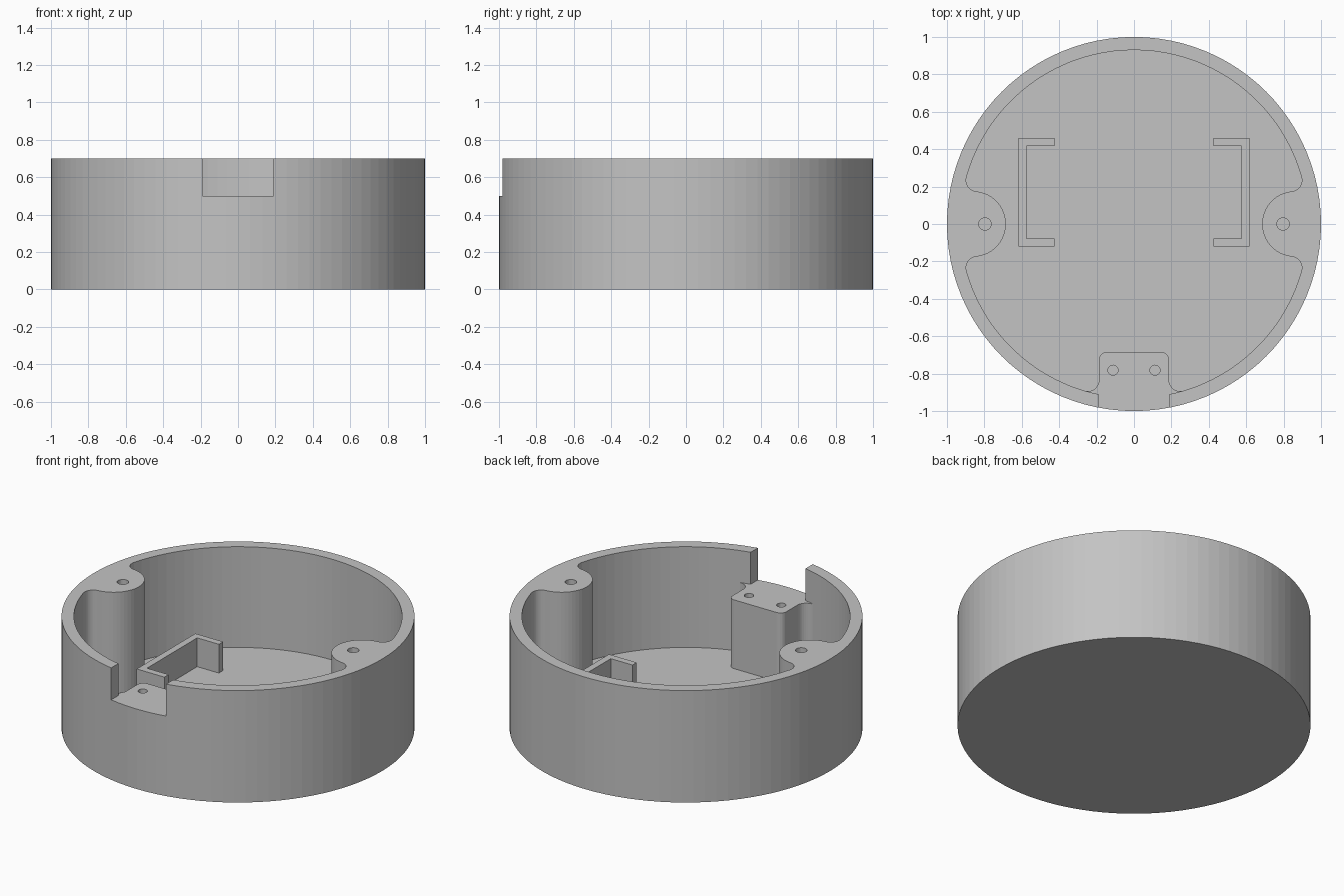
import bpy, bmesh
from math import cos, sin, atan2, sqrt, pi, hypot

cube = bpy.data.objects.get("Cube")
if cube:
    bpy.data.objects.remove(cube, do_unlink=True)

HEIGHT, FLOOR, SHELF = 0.7, 0.07, 0.5
WALL, FILLET = 0.93, 0.06

grey = bpy.data.materials.new("plain grey")
grey.use_nodes = True
colour = (0.55, 0.55, 0.55, 1)
grey.diffuse_color = colour
grey.node_tree.nodes["Principled BSDF"].inputs["Base Color"].default_value = colour


def arc(cx, cy, r, start, end, n):
    steps = [start + (end - start) * i / n for i in range(n + 1)]
    return [(cx + r * cos(a), cy + r * sin(a)) for a in steps]


def circle(cx, cy, r, n):
    return arc(cx, cy, r, 0, 2 * pi, n)[:-1]


def mirrored(points, sx, sy):
    """Join an open outline to its reflection."""
    return points + [(x * sx, y * sy) for x, y in reversed(points)]


def prism(name, outline, z0, z1):
    """Extrude a closed outline from z0 to z1."""
    clean = []
    for p in outline:
        if all(hypot(p[0] - q[0], p[1] - q[1]) > 1e-4 for q in clean):
            clean.append(p)
    bm = bmesh.new()
    base = bm.faces.new([bm.verts.new((x, y, z0)) for x, y in clean])
    top = bmesh.ops.extrude_face_region(bm, geom=[base])["geom"]
    bmesh.ops.translate(bm, vec=(0, 0, z1 - z0),
                        verts=[v for v in top if isinstance(v, bmesh.types.BMVert)])
    bmesh.ops.recalc_face_normals(bm, faces=bm.faces)
    mesh = bpy.data.meshes.new(name)
    bm.to_mesh(mesh)
    bm.free()
    mesh.materials.append(grey)
    obj = bpy.data.objects.new(name, mesh)
    bpy.context.collection.objects.link(obj)
    return obj


def combine(target, tool, operation):
    """Apply a boolean and discard the tool."""
    tool.hide_render = True
    mod = target.modifiers.new(operation, "BOOLEAN")
    mod.operation, mod.solver, mod.object = operation, "EXACT", tool
    bpy.context.view_layer.objects.active = target
    bpy.ops.object.modifier_apply(modifier=mod.name)
    bpy.data.objects.remove(tool, do_unlink=True)


# Round housing
housing = prism("housing", circle(0, 0, 1, 96), 0, HEIGHT)

# Cavity outline: boss, blended corner and wall for one quarter
boss_x, boss_r = 0.86, 0.175
reach = WALL - FILLET
fx = (reach**2 + boss_x**2 - (boss_r + FILLET)**2) / (2 * boss_x)
fy = sqrt(reach**2 - fx**2)
turn, lean = atan2(fy, fx - boss_x), atan2(fy, fx)
quarter = (arc(boss_x, 0, boss_r, pi, turn, 12)
           + arc(fx, fy, FILLET, turn - pi, lean, 10)
           + arc(0, 0, WALL, lean, pi / 2, 22))
cavity = mirrored(mirrored(quarter, -1, 1), 1, -1)
combine(housing, prism("cavity_cutter", cavity, FLOOR, 1), "DIFFERENCE")

# Front shelf block, blended into the wall
half_w, corner, front = 0.187, 0.04, -0.685
sx = half_w + FILLET
sy = -sqrt(reach**2 - sx**2)
slope = atan2(sy, sx)
half = (arc(half_w - corner, front - corner, corner, pi / 2, 0, 6)
        + arc(sx, sy, FILLET, pi, slope + 2 * pi, 10)
        + arc(0, 0, 0.97, slope, -pi / 2, 6))
combine(housing, prism("shelf_block", mirrored(half, -1, 1), FLOOR / 2, SHELF), "UNION")

# Notch in the wall above the shelf
notch = [(-0.19, -1.2), (0.19, -1.2), (0.19, -0.8), (-0.19, -0.8)]
combine(housing, prism("notch_cutter", notch, SHELF, 1), "DIFFERENCE")

# Screw holes in the bosses and the shelf
for side in (-1, 1):
    for x, y, r, top in ((0.797, 0, 0.033, HEIGHT), (0.112, -0.782, 0.027, SHELF)):
        hole = prism("hole_cutter", circle(side * x, y, r, 20), top - 0.3, top + 0.1)
        combine(housing, hole, "DIFFERENCE")

# Facing C-shaped brackets on the floor
inner, outer, back, near, t = 0.425, 0.617, 0.46, -0.12, 0.042
outline = [(inner, near), (outer, near), (outer, back), (inner, back),
           (inner, back - t), (outer - t, back - t),
           (outer - t, near + t), (inner, near + t)]
for side, label in ((1, "left"), (-1, "right")):
    prism(label + "_bracket", [(side * x, y) for x, y in outline], FLOOR - 0.01, 0.25)
